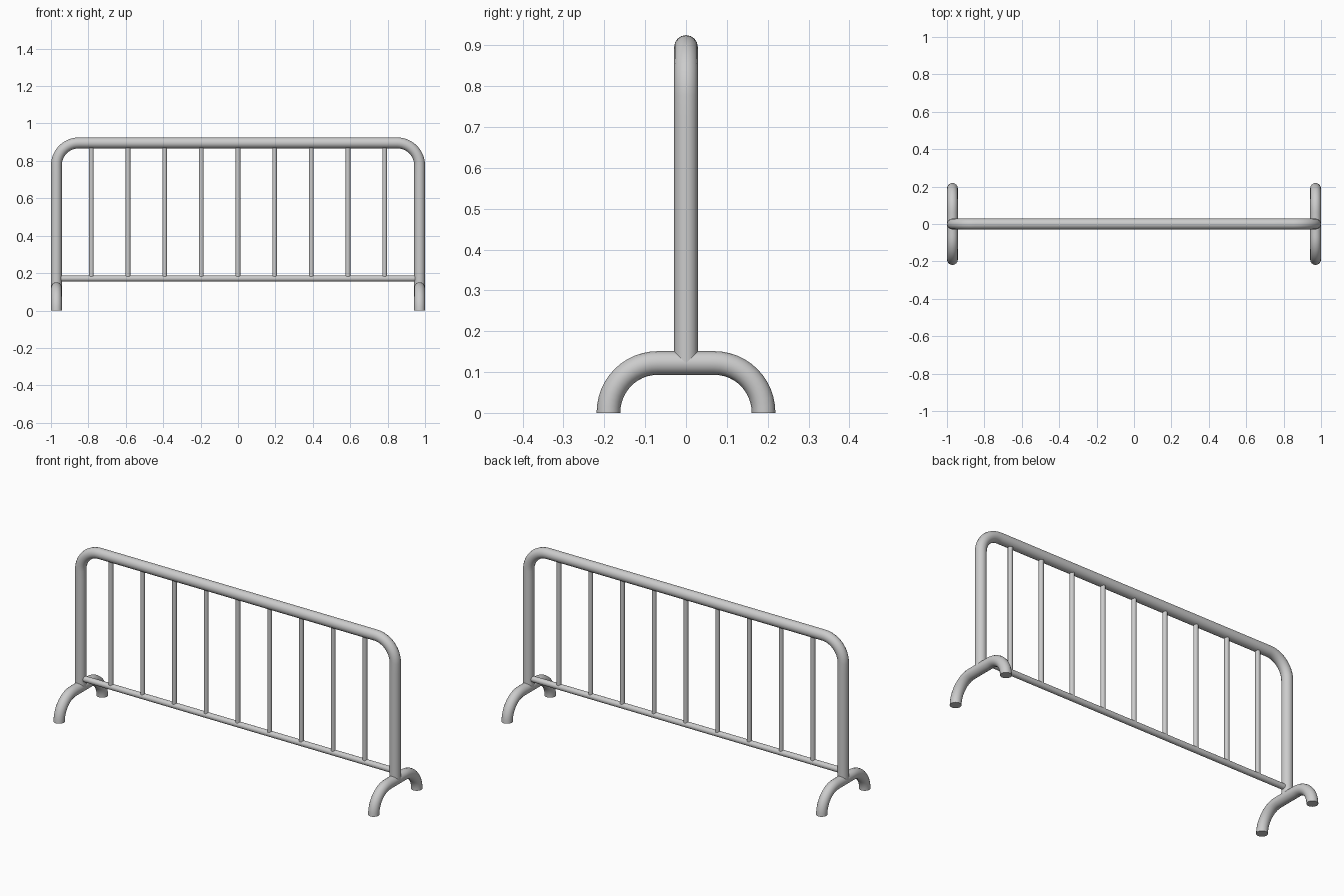
import bpy
from mathutils import Vector
import math

if "Cube" in bpy.data.objects:
    bpy.data.objects.remove(bpy.data.objects["Cube"])

R = 0.029          # main tube radius
BEND = 0.12        # centreline bend radius
K = 0.5523 * BEND  # bezier handle length for a quarter circle
PX = 0.971         # post centre x
TOP = 0.896        # top rail centre z
FOOT = 0.122       # foot tube centre z


def bent_tube(name, points):
    """Sweep a round tube; points are (co, travel direction, handle in, handle out)."""
    cu = bpy.data.curves.new(name, 'CURVE')
    cu.dimensions = '3D'
    cu.bevel_depth = R
    cu.bevel_resolution = 6
    cu.resolution_u = 12
    cu.use_fill_caps = True
    sp = cu.splines.new('BEZIER')
    sp.bezier_points.add(len(points) - 1)
    for bp, (co, d, h_in, h_out) in zip(sp.bezier_points, points):
        co, d = Vector(co), Vector(d)
        bp.handle_left_type = bp.handle_right_type = 'FREE'
        bp.co = co
        bp.handle_left = co - d * h_in
        bp.handle_right = co + d * h_out
    ob = bpy.data.objects.new(name, cu)
    bpy.context.collection.objects.link(ob)
    bpy.ops.object.select_all(action='DESELECT')
    ob.select_set(True)
    bpy.context.view_layer.objects.active = ob
    bpy.ops.object.convert(target='MESH')
    bpy.ops.object.shade_smooth_by_angle(angle=math.radians(40))


def rod(name, radius, length, loc, rot=(0, 0, 0)):
    bpy.ops.mesh.primitive_cylinder_add(vertices=24, radius=radius, depth=length,
                                        location=loc, rotation=rot)
    bpy.context.object.name = name
    bpy.ops.object.shade_smooth_by_angle(angle=math.radians(40))


# Main hoop: two posts and the top rail in one bent tube
up, right, down = (0, 0, 1), (1, 0, 0), (0, 0, -1)
bent_tube("frame_hoop", [
    ((-PX, 0, FOOT), up, 0.1, 0.2),
    ((-PX, 0, TOP - BEND), up, 0.2, K),
    ((-PX + BEND, 0, TOP), right, K, 0.5),
    ((PX - BEND, 0, TOP), right, 0.5, K),
    ((PX, 0, TOP - BEND), down, K, 0.2),
    ((PX, 0, FOOT), down, 0.2, 0.1),
])

# Arched feet under each post
back = (0, 1, 0)
for side, x in (("left", -PX), ("right", PX)):
    bent_tube(side + "_foot", [
        ((x, -0.07 - BEND, 0), up, 0.05, 0.5523 * FOOT),
        ((x, -0.07, FOOT), back, K, 0.04),
        ((x, 0.07, FOOT), back, 0.04, K),
        ((x, 0.07 + BEND, 0), down, 0.5523 * FOOT, 0.05),
    ])

# Bottom rail
rod("bottom_rail", 0.016, 1.91, (0, 0, 0.171), (0, math.pi / 2, 0))

# Nine upright bars
for i in range(9):
    rod(f"upright_bar_{i + 1}", 0.0125, 0.70, ((i - 4) * 0.196, 0, 0.53))
